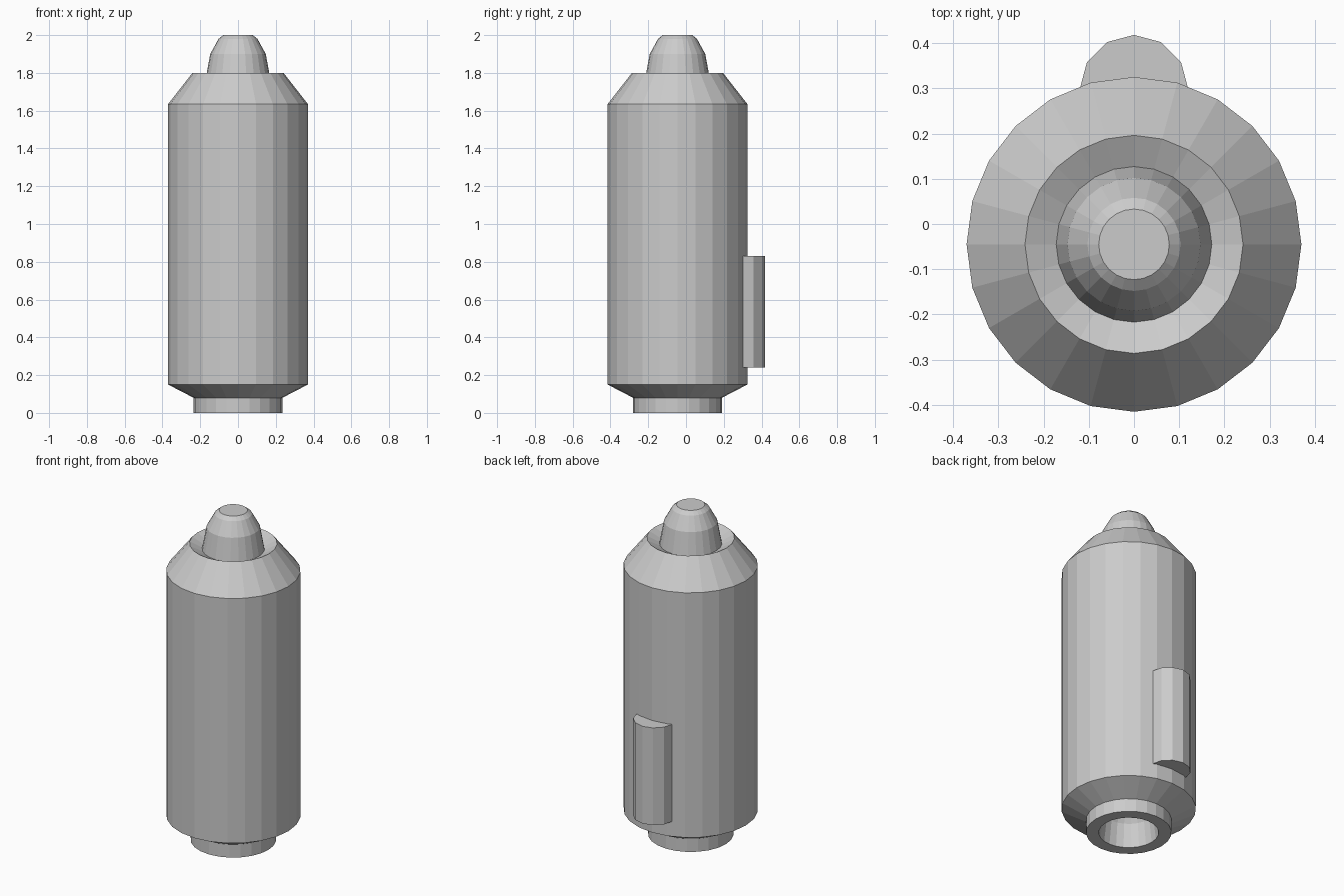
import bpy, bmesh
from math import cos, sin, tau, pi

if "Cube" in bpy.data.objects:
    bpy.data.objects.remove(bpy.data.objects["Cube"])

SIDES = 24
AXIS_Y = -0.045


def finish(name, bm, y):
    bmesh.ops.recalc_face_normals(bm, faces=bm.faces)
    mesh = bpy.data.meshes.new(name)
    bm.to_mesh(mesh)
    bm.free()
    obj = bpy.data.objects.new(name, mesh)
    obj.location.y = y
    bpy.context.collection.objects.link(obj)
    return obj


def lathe(name, profile, cap_start=False, cap_end=False):
    """Revolve (radius, z) points around the main axis."""
    bm = bmesh.new()
    rings = [[bm.verts.new((r * cos(tau * i / SIDES), r * sin(tau * i / SIDES), z))
              for i in range(SIDES)] for r, z in profile]
    for a, b in zip(rings, rings[1:]):
        for i in range(SIDES):
            j = (i + 1) % SIDES
            bm.faces.new((a[i], a[j], b[j], b[i]))
    if cap_start:
        bm.faces.new(rings[0])
    if cap_end:
        bm.faces.new(rings[-1])
    return finish(name, bm, AXIS_Y)


# Body: socket underneath, neck, tapered shoulders, funnel-shaped top recess,
# and the nose rising out of it, as one closed surface
socket = [(0.08, 0.235), (0.10, 0.22), (0.147, 0.14), (0.165, 0.0)]
shell = [(0.235, 0.0), (0.235, 0.08), (0.37, 0.15), (0.37, 1.635),
         (0.241, 1.80), (0.172, 1.765)]
nose = [(0.147, 1.90), (0.103, 1.98), (0.078, 2.0)]
lathe("canister_body", socket + shell + nose, cap_start=True, cap_end=True)

# Side lug: half of a 12-sided cylinder against the back
bm = bmesh.new()
base = bm.faces.new([bm.verts.new((0.12 * cos(pi * i / 6), 0.12 * sin(pi * i / 6), 0.24))
                     for i in range(7)])
top = bmesh.ops.extrude_face_region(bm, geom=[base], use_keep_orig=True)
bmesh.ops.translate(bm, vec=(0, 0, 0.59),
                    verts=[v for v in top["geom"] if isinstance(v, bmesh.types.BMVert)])
finish("side_lug", bm, 0.298)
